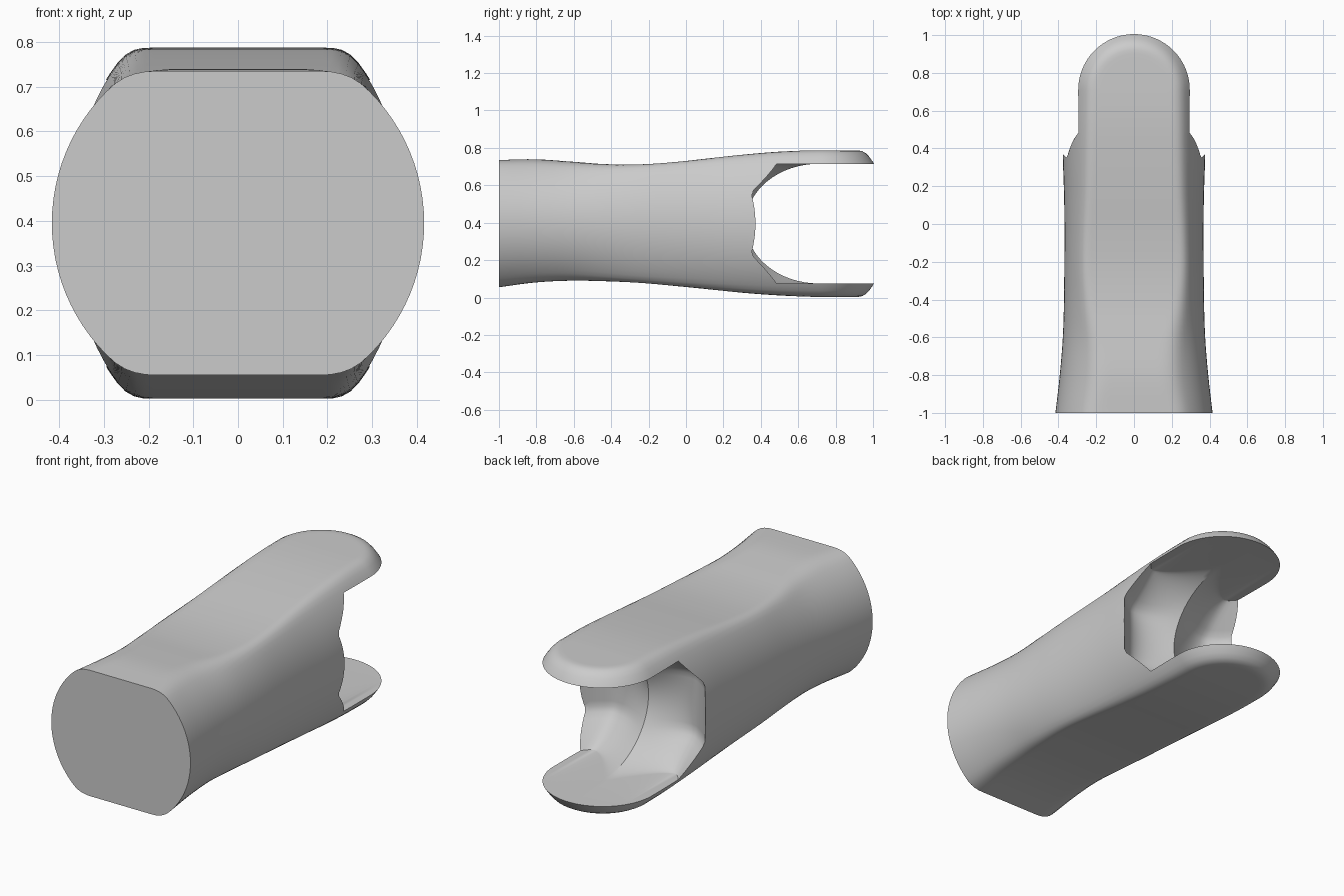
import bpy, bmesh, math

if "Cube" in bpy.data.objects:
    bpy.data.objects.remove(bpy.data.objects["Cube"])

MID = 0.395          # height of the long axis
PIVOT = 0.71         # y of the jaw rounding centre
GAP = 0.32           # half height of the fork opening

# Section sizes at ten even stations from the shank end to the jaw centre
TOP = [.34, .344, .332, .318, .317, .33, .351, .371, .386, .392]
BOTTOM = [.34, .315, .305, .308, .317, .334, .353, .372, .385, .392]
WIDTH = [.416, .394, .378, .371, .369, .368, .37, .376, .38, .382]
OVAL = [.416, .402, .402, .43, .46, .475, .485, .495, .505, .505]


def spline(vals, t):
    """Smooth value along a list, t from 0 to 1."""
    f = t * (len(vals) - 1)
    i = min(int(f), len(vals) - 2)
    u = f - i
    p1, p2 = vals[i], vals[i + 1]
    p0 = vals[i - 1] if i > 0 else 2 * p1 - p2
    p3 = vals[i + 2] if i + 2 < len(vals) else p2
    return p1 + u / 2 * (p2 - p0 + u * (2 * p0 - 5 * p1 + 4 * p2 - p3
                                        + u * (3 * (p1 - p2) + p3 - p0)))


def soft_min(a, b, k=0.035):
    h = max(k - abs(a - b), 0) / k
    return min(a, b) - h * h * k / 4


def section(t, count=96):
    """Oval with flattened top and bottom, as (x, height) pairs."""
    w, o = spline(WIDTH, t), spline(OVAL, t)
    pts = []
    for i in range(count):
        ang = math.tau * i / count
        s = math.sin(ang)
        flat = spline(TOP if s >= 0 else BOTTOM, t)
        pts.append((w * math.cos(ang), math.copysign(soft_min(o * abs(s), flat), s)))
    return pts


def loft(name, rings):
    """Skin a list of closed rings and cap both ends."""
    bm = bmesh.new()
    loops = [[bm.verts.new(p) for p in ring] for ring in rings]
    n = len(loops[0])
    for a, b in zip(loops, loops[1:]):
        for i in range(n):
            j = (i + 1) % n
            bm.faces.new((a[i], a[j], b[j], b[i]))
    bm.faces.new(loops[0])
    if name == "fork_body":
        bmesh.ops.remove_doubles(bm, verts=bm.verts, dist=0.0002)
    else:
        bm.faces.new(loops[-1])
    bmesh.ops.recalc_face_normals(bm, faces=bm.faces)
    mesh = bpy.data.meshes.new(name)
    bm.to_mesh(mesh)
    bm.free()
    obj = bpy.data.objects.new(name, mesh)
    bpy.context.collection.objects.link(obj)
    return obj


# Body: lofted shank, then the last section swung round into a rounded jaw end
rings = []
for k in range(46):
    t = k / 45
    y = -1 + t * (PIVOT + 1)
    rings.append([(x, y, MID + h) for x, h in section(t)])
for k in range(1, 25):
    ang = math.pi / 2 * k / 24
    rings.append([(x * math.cos(ang), PIVOT + abs(x) * math.sin(ang), MID + h)
                  for x, h in section(1)])
body = loft("fork_body", rings)


# Fork opening: round pocket with chamfered rims and a curved centre ridge
def pocket_depth(x, h):
    radius = 0.507 - 0.137 * max(abs(h) - 0.165, 0) / (GAP - 0.165)
    round_wall = PIVOT - math.sqrt(max(radius ** 2 - x * x, 0))
    ridge = PIVOT - 0.39 * math.sqrt(max(1 - (h / GAP) ** 2, 0))
    mix = min(abs(x) / 0.25, 1)
    return ridge + (round_wall - ridge) * mix


rings = []
for k in range(-24, 25):
    x = 0.48 * k / 24
    ring = []
    for i in range(33):
        h = -GAP * math.cos(math.pi * i / 32)
        ring.append((x, pocket_depth(x, h), MID + h))
    ring += [(x, 1.4, MID + GAP), (x, 1.4, MID - GAP)]
    rings.append(ring)
cutter = loft("pocket_cutter", rings)
cutter.hide_render = True

cut = body.modifiers.new("Pocket", "BOOLEAN")
cut.operation = "DIFFERENCE"
cut.solver = "EXACT"
cut.object = cutter
bpy.ops.object.select_all(action="DESELECT")
bpy.context.view_layer.objects.active = body
body.select_set(True)
bpy.ops.object.modifier_apply(modifier=cut.name)
bpy.data.objects.remove(cutter)

# Plain grey finish
grey = bpy.data.materials.new("plain_grey")
grey.use_nodes = True
grey.diffuse_color = (0.6, 0.6, 0.6, 1)
grey.node_tree.nodes["Principled BSDF"].inputs["Base Color"].default_value = (0.6, 0.6, 0.6, 1)
body.data.materials.clear()
body.data.materials.append(grey)
bpy.ops.object.shade_smooth_by_angle(angle=math.radians(30))
